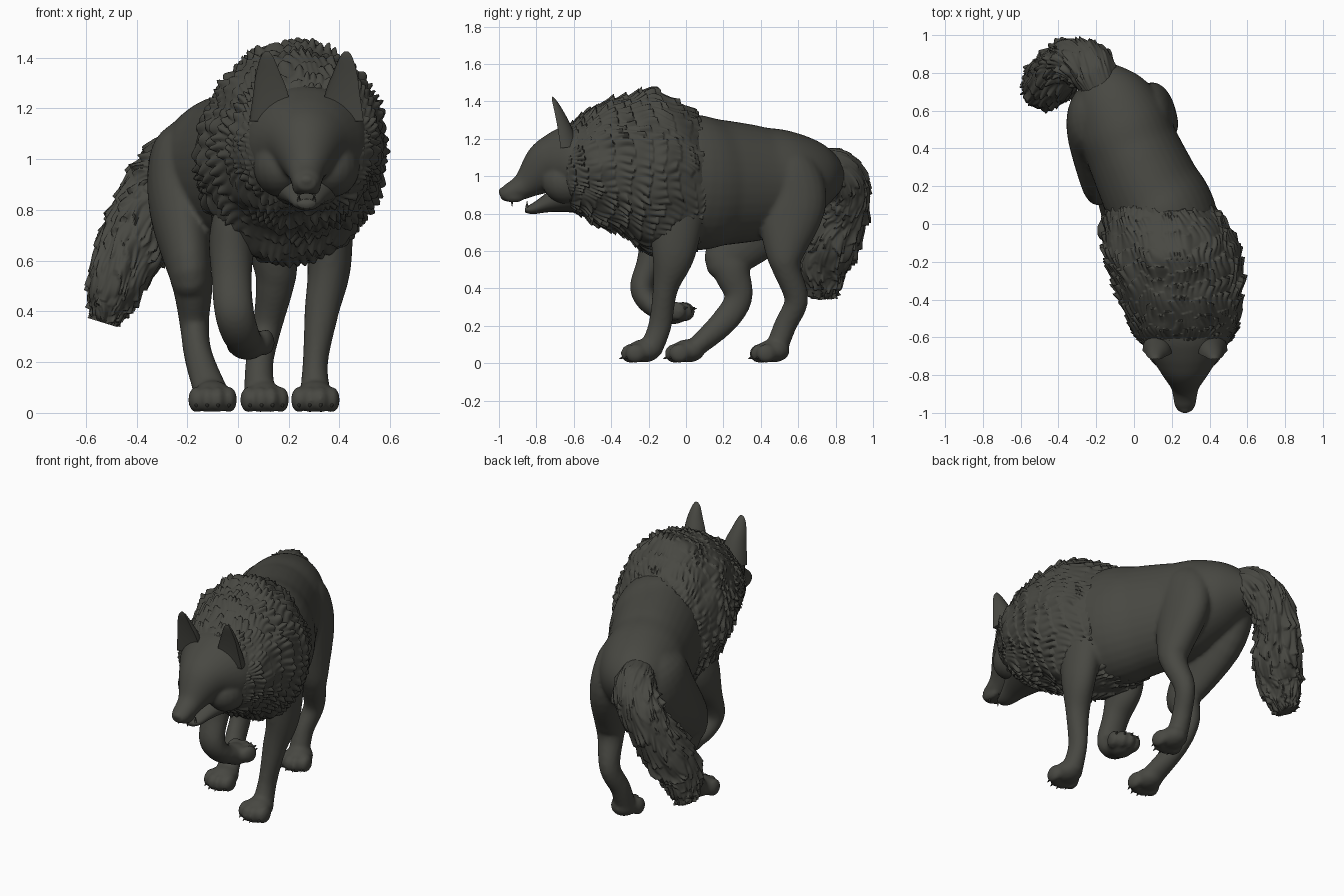
import bpy, bmesh, math, random
from mathutils import Vector, Matrix, noise

if "Cube" in bpy.data.objects:
    bpy.data.objects.remove(bpy.data.objects["Cube"])

random.seed(4)
X, Z = Vector((1, 0, 0)), Vector((0, 0, 1))

fur_mat = bpy.data.materials.new("dark grey fur")
fur_mat.diffuse_color = (0.065, 0.065, 0.055, 1)
fur_mat.use_nodes = True
fur_mat.node_tree.nodes["Principled BSDF"].inputs["Base Color"].default_value = fur_mat.diffuse_color


def spline(pts, n):
    """Catmull-Rom through rows of (x, y, z, ra, rb)."""
    p = [pts[0]] + list(pts) + [pts[-1]]
    out = []
    for i in range(n + 1):
        t = i / n * (len(pts) - 1)
        k = min(int(t), len(pts) - 2)
        t -= k
        a, b, c, d = p[k:k + 4]
        out.append([0.5 * (2 * q + (r - o) * t + (2 * o - 5 * q + 4 * r - s) * t * t
                           + (3 * q - o - 3 * r + s) * t ** 3) for o, q, r, s in zip(a, b, c, d)])
    return out


def loft(bm, pts, ref, n=24, sides=20, fur=None, cup=False, axis=None):
    """Tube with elliptical rings: ra along ref, rb across it."""
    rows = spline(pts, n)
    ctr = [Vector(r[:3]) for r in rows]
    rings = []
    for i, r in enumerate(rows):
        t = axis or (ctr[min(i + 1, n)] - ctr[max(i - 1, 0)]).normalized()
        a = (ref - t * ref.dot(t)).normalized()
        b = t.cross(a)
        ring = []
        for j in range(sides):
            th = 2 * math.pi * j / sides
            s = math.sin(th)
            if cup and s < 0:
                s *= -0.1
            d = a * (r[3] * math.cos(th)) + b * (r[4] * s)
            if fur:
                d += d.normalized() * fur(i / n, j / sides)
            ring.append(bm.verts.new(ctr[i] + d))
        rings.append(ring)
    for q, w in zip(rings, rings[1:]):
        for j in range(sides):
            bm.faces.new((q[j], q[(j + 1) % sides], w[(j + 1) % sides], w[j]))
    for ring, c in ((rings[0], ctr[0]), (rings[-1], ctr[-1])):
        v = bm.verts.new(c)
        for j in range(sides):
            bm.faces.new((ring[j], ring[(j + 1) % sides], v))


def ball(bm, c, r, m=Matrix()):
    mat = m @ Matrix.Translation(c) @ Matrix.Diagonal((*r, 1))
    bmesh.ops.create_uvsphere(bm, u_segments=20, v_segments=12, radius=1, matrix=mat)


def spike(bm, r, length, m):
    bmesh.ops.create_cone(bm, segments=8, radius1=r, radius2=.001, depth=length,
                          cap_ends=True, matrix=m)


def finish(name, bm, voxel=0, smooth=3, angle=180):
    bmesh.ops.recalc_face_normals(bm, faces=bm.faces[:])
    me = bpy.data.meshes.new(name)
    bm.to_mesh(me)
    bm.free()
    ob = bpy.data.objects.new(name, me)
    bpy.context.collection.objects.link(ob)
    me.materials.append(fur_mat)
    bpy.ops.object.select_all(action='DESELECT')
    ob.select_set(True)
    bpy.context.view_layer.objects.active = ob
    if voxel:
        m = ob.modifiers.new("blend", 'REMESH')
        m.mode, m.voxel_size = 'VOXEL', voxel
        s = ob.modifiers.new("soften", 'SMOOTH')
        s.factor, s.iterations = 0.5, smooth
        bpy.ops.object.modifier_apply(modifier="blend")
        bpy.ops.object.modifier_apply(modifier="soften")
    bpy.ops.object.shade_smooth_by_angle(angle=math.radians(angle))


def locks(columns, rows, amp):
    """Overlapping tufts: a sawtooth along the fur, staggered per column, broken up by noise."""
    phase = [random.random() for _ in range(columns)]

    def f(u, v):
        ang = 2 * math.pi * v
        p = Vector((math.cos(ang) * 2, math.sin(ang) * 2, u * 5))
        c = v * columns + 1.6 * noise.noise(p * 1.3)
        k = int(c // 1) % columns
        saw = (u * rows + phase[k] + 0.8 * noise.noise(p * 0.9 + X * 7)) % 1
        size = max(0.1, 0.75 + 1.1 * noise.noise(p * 1.6 + X * 20))
        fade = min(1, u * 4)
        return fade * amp * (size * saw ** 1.4 * math.sin(math.pi * (c % 1)) - 0.2
                             + 0.7 * noise.noise(p * 1.5))
    return f


# trunk with haunches
body = bmesh.new()
loft(body, [(.25, -.4, 1.03, .27, .24), (.17, 0, .97, .36, .28), (.08, .2, .965, .335, .265),
            (-.01, .4, .965, .305, .25), (-.07, .55, .985, .265, .245), (-.14, .7, 1.0, .19, .19),
            (-.2, .82, 1.0, .08, .08)], Z, 36, 36)

# standing foreleg
loft(body, [(.33, -.05, 1.0, .05, .08), (.335, -.05, .9, .11, .16), (.36, -.065, .6, .088, .12),
            (.33, -.11, .4, .068, .068), (.305, -.14, .2, .05, .062),
            (.305, -.19, .07, .062, .062)], X, 36, 24)
# lifted foreleg
loft(body, [(.03, -.08, .98, .06, .1), (-.02, -.11, .72, .09, .14), (-.025, -.19, .54, .08, .075),
            (-.015, -.235, .4, .078, .064), (.01, -.18, .31, .075, .058),
            (.035, -.08, .27, .07, .052)], X, 36, 24)
# standing hind leg
loft(body, [(.04, .52, 1.18, .05, .07), (.06, .53, 1.05, .125, .17), (.1, .555, .85, .12, .195),
            (.145, .53, .6, .09, .11), (.145, .54, .5, .075, .075), (.115, .59, .34, .058, .064),
            (.085, .53, .2, .055, .06), (.085, .48, .07, .062, .06)], X, 36, 24)
# forward hind leg
loft(body, [(-.14, .58, 1.16, .05, .08), (-.19, .57, 1.03, .145, .19), (-.225, .49, .84, .13, .2),
            (-.195, .24, .59, .09, .14), (-.178, .245, .49, .078, .1), (-.172, .28, .35, .058, .075),
            (-.155, .2, .22, .056, .07), (-.1, .03, .065, .07, .05)], X, 36, 24)

# paws with four toes each, claws kept apart so they stay sharp
claws = bmesh.new()
for x, y, z, yaw, roll in ((.305, -.235, 0, 0, 0), (.1, .455, 0, 8, 0), (-.1, 0, 0, 0, 0),
                           (.04, -.06, .335, -18, 172)):
    m = (Matrix.Translation((x, y, z)) @ Matrix.Rotation(math.radians(yaw), 4, 'Z')
         @ Matrix.Rotation(math.radians(roll), 4, 'X'))
    ball(body, (0, .01, .066), (.078, .09, .062), m)
    for i in (-1.5, -.5, .5, 1.5):
        tx, ty = i * .043, -.063 + .0125 * i * i
        ball(body, (tx, ty, .052), (.032, .055, .052), m)
        spike(claws, .012, .035, m @ Matrix.Translation((tx, ty - .047, .03))
              @ Matrix.Rotation(math.radians(115), 4, 'X'))
finish("body_and_legs", body, .012, 5)
finish("claws", claws, angle=40)

# head with muzzle, brows and cheeks
HX = .27
head = bmesh.new()
loft(head, [(HX, -.5, 1.07, .24, .27), (HX, -.62, 1.065, .215, .235), (HX, -.7, 1.055, .175, .185),
            (HX, -.76, 1.03, .138, .138), (HX, -.85, .96, .08, .08), (HX, -.9, .93, .062, .066),
            (HX, -.96, .908, .046, .055), (HX, -.992, .905, .026, .036)], Z, 40, 32)
ball(head, (HX, -.982, .918), (.03, .022, .022))
for s in (-1, 1):
    ball(head, (HX + s * .06, -.785, 1.075), (.045, .04, .022))
    ball(head, (HX + s * .1, -.63, .97), (.11, .14, .12))
    ball(head, (HX + s * .028, -.92, .89), (.028, .06, .032))
finish("head", head, .009, 10)

# lower jaw
jaw = bmesh.new()
loft(jaw, [(HX, -.62, .9, .1, .15), (HX, -.74, .855, .05, .085), (HX, -.82, .825, .028, .052),
           (HX, -.86, .825, .018, .034)], Z, 16, 18)
finish("lower_jaw", jaw)

# teeth and eyes
bits = bmesh.new()
for s in (-1, 1):
    spike(bits, .008, .035, Matrix.Translation((HX + s * .03, -.85, .85)))
    spike(bits, .008, .035, Matrix.Translation((HX + s * .03, -.93, .855))
          @ Matrix.Rotation(math.pi, 4, 'X'))
    ball(bits, (HX + s * .07, -.795, 1.045), (.018, .018, .012))
finish("teeth_and_eyes", bits, angle=50)

# cupped ears
for side, s in (("right", -1), ("left", 1)):
    ear = bmesh.new()
    loft(ear, [(HX + s * .14, -.67, 1.15, .085, .1), (HX + s * .142, -.685, 1.25, .07, .075),
               (HX + s * .152, -.7, 1.33, .05, .05), (HX + s * .156, -.715, 1.4, .026, .024),
               (HX + s * .156, -.715, 1.425, .008, .006)], X, 20, 24, cup=True)
    finish(side + "_ear", ear, angle=60)

# shaggy mane, rings kept square to the front
mane = bmesh.new()
loft(mane, [(.268, -.66, 1.04, .19, .2), (.268, -.6, 1.05, .245, .255), (.262, -.5, 1.06, .305, .3),
            (.24, -.35, 1.06, .37, .335), (.215, -.2, 1.025, .435, .36), (.185, -.05, 1.0, .405, .345),
            (.14, .09, .965, .345, .29), (.13, .11, .965, .3, .25)],
     Z, 190, 320, fur=locks(60, 12, .026), axis=Vector((0, 1, 0)))
finish("mane", mane, angle=80)

# bushy tail
tail = bmesh.new()
loft(tail, [(-.15, .66, 1.04, .1, .11), (-.21, .8, 1.01, .12, .13), (-.29, .865, .92, .13, .12),
            (-.36, .85, .8, .13, .12), (-.42, .785, .66, .135, .145), (-.475, .735, .53, .115, .14),
            (-.51, .735, .42, .085, .1), (-.53, .735, .355, .05, .07)],
     X, 130, 150, fur=locks(28, 9, .024))
finish("tail", tail, angle=80)
